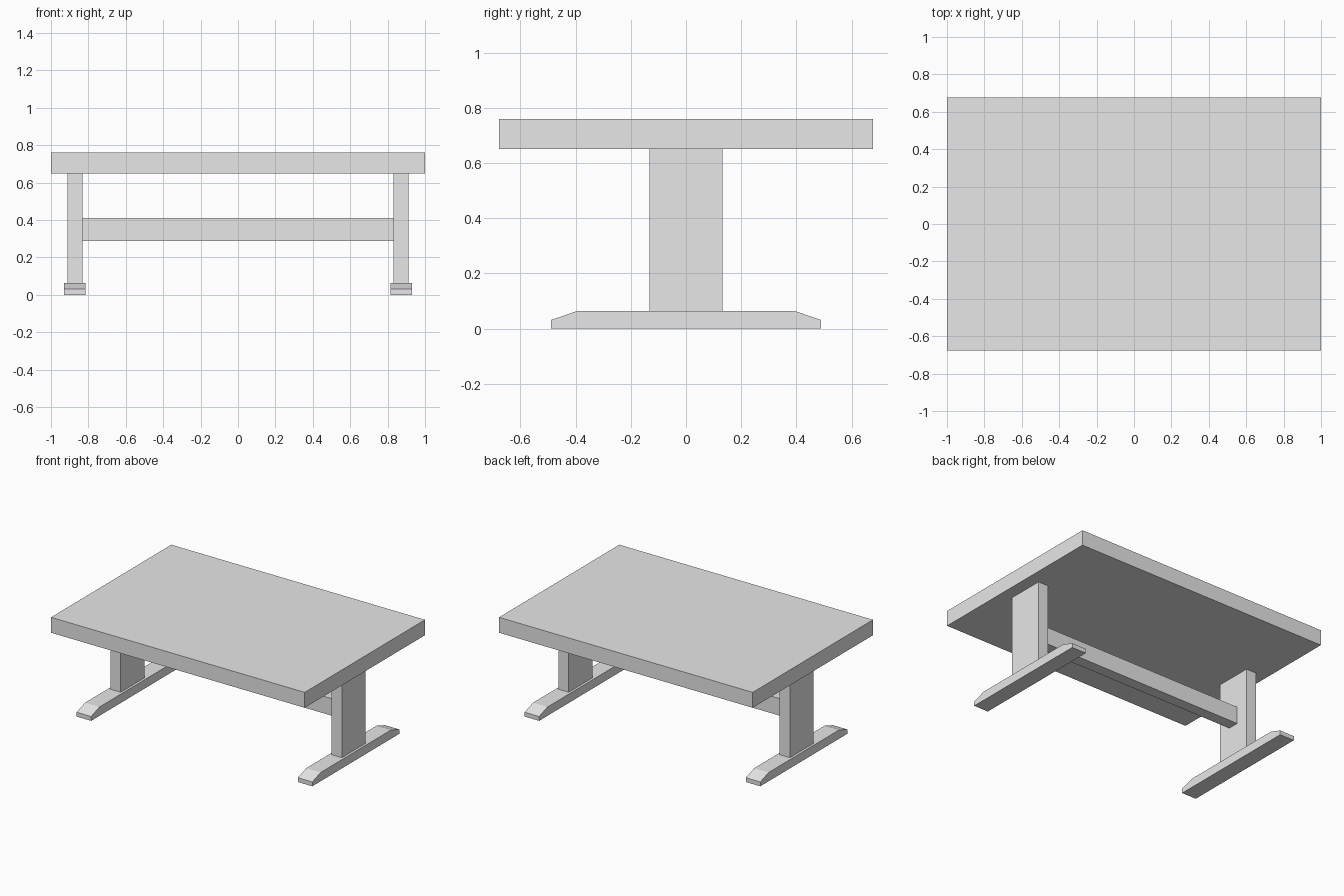
import bpy
import bmesh

cube = bpy.data.objects.get("Cube")
if cube:
    bpy.data.objects.remove(cube, do_unlink=True)

# One plain grey for the whole table
grey = bpy.data.materials.new("light_grey")
colour = (0.8, 0.8, 0.8, 1)
grey.diffuse_color = colour
grey.use_nodes = True
grey.node_tree.nodes["Principled BSDF"].inputs["Base Color"].default_value = colour


def prism(name, profile, x0, x1):
    """Extrude a (y, z) profile along x from x0 to x1."""
    bm = bmesh.new()
    face = bm.faces.new([bm.verts.new((x0, y, z)) for y, z in profile])
    moved = bmesh.ops.extrude_face_region(bm, geom=[face])["geom"]
    verts = [v for v in moved if isinstance(v, bmesh.types.BMVert)]
    bmesh.ops.translate(bm, verts=verts, vec=(x1 - x0, 0, 0))
    bmesh.ops.recalc_face_normals(bm, faces=bm.faces[:])
    mesh = bpy.data.meshes.new(name)
    bm.to_mesh(mesh)
    bm.free()
    mesh.materials.append(grey)
    obj = bpy.data.objects.new(name, mesh)
    bpy.context.collection.objects.link(obj)


def rect(half_y, z0, z1):
    return [(-half_y, z0), (half_y, z0), (half_y, z1), (-half_y, z1)]


TOP_UNDER, FOOT_TOP = 0.65, 0.063

# Thick slab top
prism("table_top", rect(0.677, TOP_UNDER, 0.76), -1, 1)

# Rail between the legs
prism("stretcher", rect(0.04, 0.288, 0.41), -0.832, 0.832)

# Trestle ends: a flat post on a foot with sloped toes
half_foot = [(0.49, 0), (0.49, 0.031), (0.396, FOOT_TOP)]
foot = half_foot + [(-y, z) for y, z in reversed(half_foot)]
for side, s in (("left", 1), ("right", -1)):
    prism(side + "_leg", rect(0.133, FOOT_TOP, TOP_UNDER), s * 0.832, s * 0.912)
    prism(side + "_foot", foot, s * 0.815, s * 0.929)
